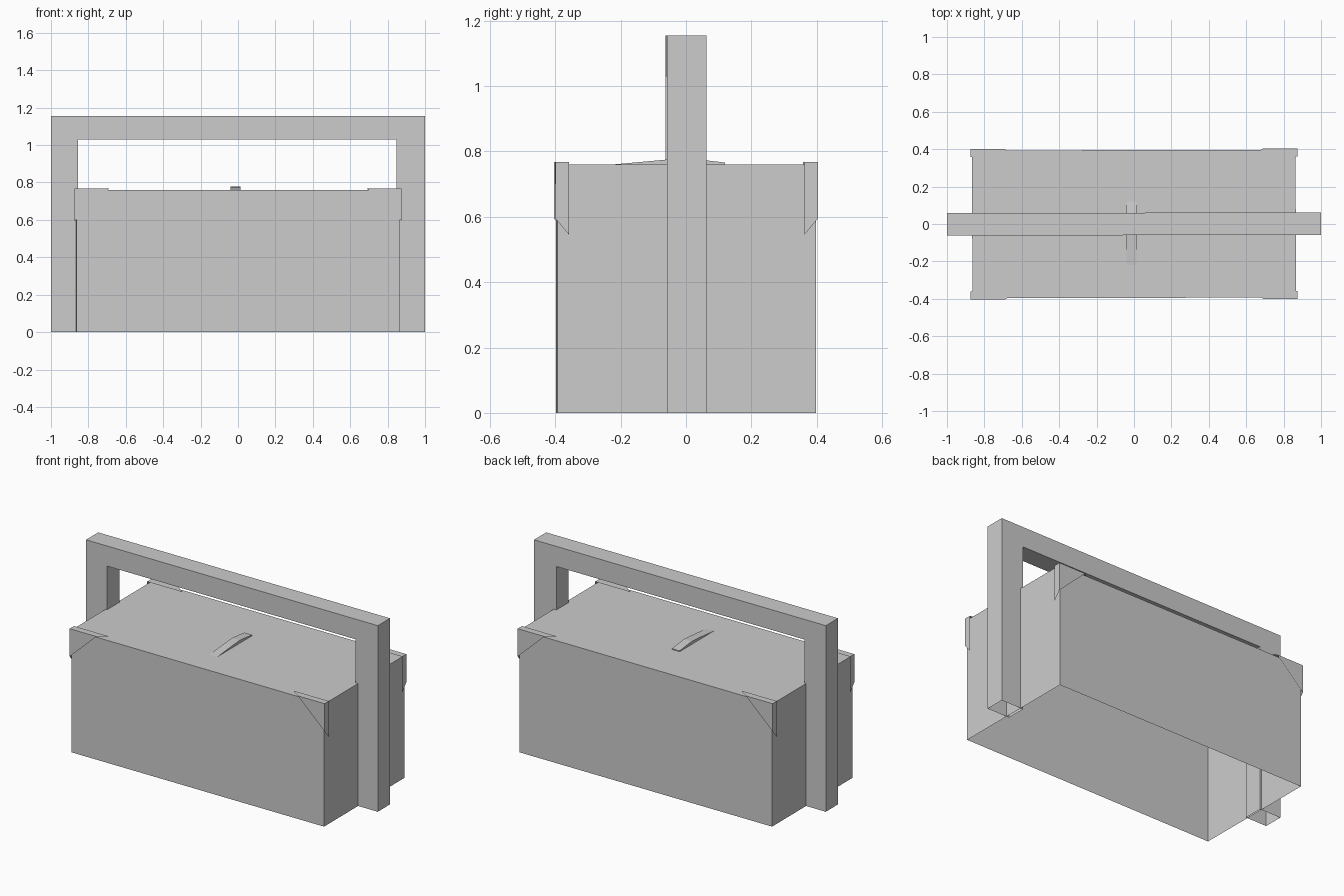
import bpy, bmesh

old = bpy.data.objects.get("Cube")
if old:
    bpy.data.objects.remove(old, do_unlink=True)

grey = bpy.data.materials.new("plain_grey")
grey.use_nodes = True
colour = (0.604, 0.604, 0.604, 1)
grey.diffuse_color = colour
grey.node_tree.nodes["Principled BSDF"].inputs["Base Color"].default_value = colour


def loft(name, start, end, start_cap=True, end_cap=True, open_sides=()):
    """Shell between two matching outlines of 3D points, with chosen faces left open."""
    bm = bmesh.new()
    a = [bm.verts.new(p) for p in start]
    b = [bm.verts.new(p) for p in end]
    if start_cap:
        bm.faces.new(a)
    if end_cap:
        bm.faces.new(b[::-1])
    for i in range(len(a)):
        j = (i + 1) % len(a)
        if i not in open_sides:
            bm.faces.new((a[j], a[i], b[i], b[j]))
    bmesh.ops.recalc_face_normals(bm, faces=bm.faces)
    mesh = bpy.data.meshes.new(name)
    bm.to_mesh(mesh)
    bm.free()
    mesh.materials.append(grey)
    obj = bpy.data.objects.new(name, mesh)
    obj.rotation_euler.z = 0.0025  # the whole box sits very slightly turned
    bpy.context.collection.objects.link(obj)


# Box body, open underneath
corners = [(-0.865, -0.395), (0.865, -0.395), (0.865, 0.395), (-0.865, 0.395)]
loft("box_body", [(x, y, 0) for x, y in corners],
     [(x, y, 0.76) for x, y in corners], start_cap=False)

# Carrying handle: square-section arch reaching down both ends, feet open
arch = [(-1, 0), (-1, 1.155), (1, 1.155), (1, 0),
        (0.847, 0), (0.847, 1.03), (-0.855, 1.03), (-0.855, 0)]
loft("carrying_handle", [(x, -0.06, z) for x, z in arch],
     [(x, 0.06, z) for x, z in arch], open_sides=(3, 7))

# Thin folded guards on the four top corners: triangle, top strip and side strip
edge, top = 0.874, 0.768
outer = [(edge, top), (0.69, top), (edge, 0.595)]
inner = [(edge, top), (0.63, top), (edge, 0.545)]
for sx, side in ((-1, "right"), (1, "left")):
    for sy, end in ((-1, "front"), (1, "back")):
        loft(f"corner_guard_{end}_{side}",
             [(sx * x, sy * 0.402, z) for x, z in outer],
             [(sx * x, sy * 0.36, z) for x, z in inner],
             end_cap=False, open_sides=(1,))

# Low arched latch on the lid, tapering to nothing at the front
latch = [(-0.22, 0.7605), (-0.06, 0.775), (0, 0.779),
         (0.06, 0.773), (0.12, 0.766), (0.12, 0.7605)]
loft("lid_latch", [(-0.04, y, z) for y, z in latch], [(0.013, y, z) for y, z in latch])
